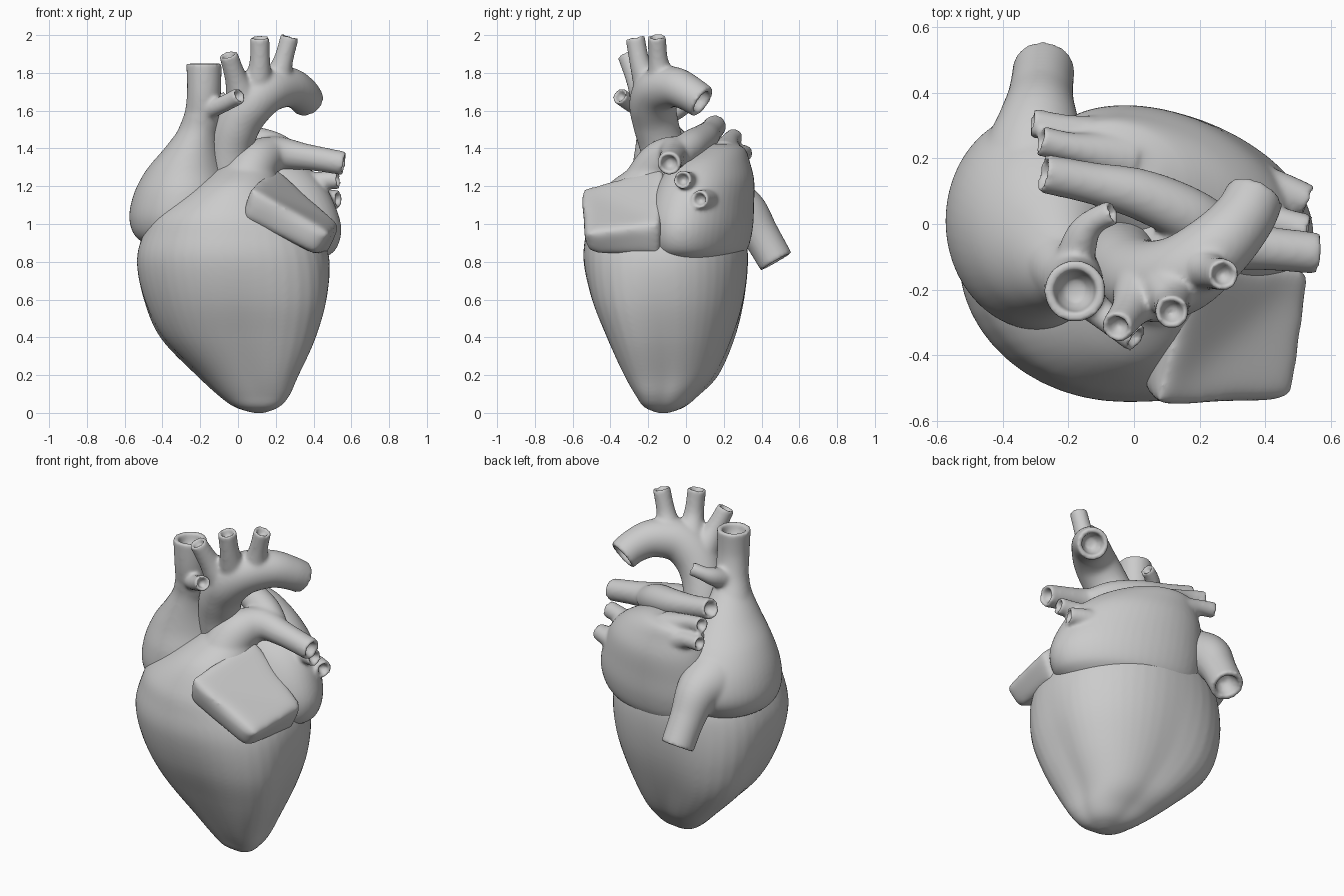
import bpy, bmesh, math
from mathutils import Vector

SEG = 48


def spline(points, steps=6):
    """Catmull-Rom resampling of tuples of any length."""
    pts = [points[0]] + list(points) + [points[-1]]
    out = []
    for i in range(1, len(pts) - 2):
        for s in range(steps):
            t = s / steps
            out.append([0.5 * (2 * b + (c - a) * t + (2 * a - 5 * b + 4 * c - d) * t * t
                               + (3 * b - a - 3 * c + d) * t ** 3)
                        for a, b, c, d in zip(*pts[i - 1:i + 3])])
    out.append(list(points[-1]))
    return out


def skin(bm, rings):
    """Closed skin over rings given as (centre, u axis, v axis, diagonal fullness)."""
    loops = []
    for c, u, v, full in rings:
        loop = []
        for k in range(SEG):
            t = 2 * math.pi * k / SEG
            g = 1 + full * max(0, -math.sin(2 * t)) ** 2
            loop.append(bm.verts.new(c + (u * math.cos(t) + v * math.sin(t)) * g))
        loops.append(loop)
    for a, b in zip(loops, loops[1:]):
        for k in range(SEG):
            n = (k + 1) % SEG
            bm.faces.new((a[k], a[n], b[n], b[k]))
    bm.faces.new(loops[0][::-1])
    bm.faces.new(loops[-1])


def body(bm, sections, yaw=0):
    """Chamber from horizontal ellipses (x, y, z, rx, ry, fullness), turned by yaw."""
    c, s = math.cos(math.radians(yaw)), math.sin(math.radians(yaw))
    skin(bm, [(Vector(q[:3]), Vector((c, s, 0)) * q[3], Vector((-s, c, 0)) * q[4],
               q[5] if len(q) > 5 else 0) for q in spline(sections)])


def tube(bm, stations):
    """Vessel through (x, y, z, r) with a hollowed far end."""
    st = spline(stations)
    pos = [Vector(s[:3]) for s in st]
    u = Vector((0.31, 0.52, 0.8))
    rings = []
    for i, p in enumerate(pos):
        t = (pos[min(i + 1, len(pos) - 1)] - pos[max(i - 1, 0)]).normalized()
        u = (u - t * u.dot(t)).normalized()
        v = t.cross(u)
        rings.append((p, u * st[i][3], v * st[i][3], 0))
    r = st[-1][3]
    for k, back in ((0.7, 0.0), (0.62, 0.45), (0.35, 0.9)):
        rings.append((pos[-1] - t * r * back, u * r * k, v * r * k, 0))
    skin(bm, rings)


def finish(name, bm, smooth=9, voxel=0.0105):
    """Fuse the overlapping pieces into one soft surface."""
    bmesh.ops.recalc_face_normals(bm, faces=bm.faces)
    me = bpy.data.meshes.new(name)
    bm.to_mesh(me)
    bm.free()
    ob = bpy.data.objects.new(name, me)
    bpy.context.collection.objects.link(ob)
    m = ob.modifiers.new("fuse", 'REMESH')
    m.mode = 'VOXEL'
    m.voxel_size = voxel
    m.use_smooth_shade = True
    m = ob.modifiers.new("soften", 'SMOOTH')
    m.factor = 0.5
    m.iterations = smooth
    return ob


# Ventricles with pulmonary trunk and its two arteries
bm = bmesh.new()
body(bm, [(.11, -.12, .0, .03, .03, .2), (.10, -.115, .03, .11, .10, .3),
          (.085, -.10, .09, .172, .152, .34), (.05, -.078, .2, .25, .23, .34),
          (0, -.08, .4, .395, .325, .26), (-.015, -.095, .6, .48, .40, .17),
          (-.025, -.107, .8, .51, .435, .1), (-.03, -.11, .95, .47, .42, .08),
          (-.03, -.13, 1.06, .40, .37, .05), (0, -.16, 1.2, .235, .26, 0),
          (.05, -.13, 1.3, .15, .16, 0), (.1, -.1, 1.38, .09, .09, 0)])
tube(bm, [(.03, -.22, 1.15, .15), (.09, -.14, 1.31, .125), (.2, -.06, 1.37, .095),
          (.36, -.07, 1.355, .07), (.565, -.09, 1.32, .063)])
tube(bm, [(.28, -.04, 1.36, .075), (.17, .025, 1.41, .085), (.02, .09, 1.45, .078),
          (-.13, .125, 1.485, .064), (-.28, .155, 1.52, .06)])
finish("ventricles_and_pulmonary_artery", bm, smooth=12)

# Right atrium with upper and lower hollow veins and two side branches
bm = bmesh.new()
body(bm, [(-.27, 0, .87, .14, .17), (-.29, 0, .92, .24, .27), (-.29, .01, 1.02, .285, .33),
          (-.28, 0, 1.15, .275, .32), (-.27, -.03, 1.28, .22, .26), (-.24, -.09, 1.4, .15, .18),
          (-.21, -.14, 1.5, .105, .12), (-.19, -.18, 1.58, .09, .09)])
tube(bm, [(-.22, -.13, 1.45, .11), (-.19, -.17, 1.57, .095), (-.18, -.2, 1.7, .09),
          (-.18, -.205, 1.85, .094)])
tube(bm, [(-.29, .05, 1.12, .2), (-.3, .2, 1.1, .17), (-.292, .31, 1.06, .125),
          (-.285, .39, .95, .1), (-.275, .478, .80, .094)])
tube(bm, [(-.18, -.2, 1.6, .06), (-.09, -.28, 1.63, .045), (.01, -.353, 1.68, .045)])
tube(bm, [(-.19, -.15, 1.56, .065), (-.16, -.04, 1.61, .052), (-.12, .01, 1.64, .04),
          (-.06, .037, 1.665, .039)])
finish("right_atrium_and_hollow_veins", bm)

# Left atrium with four pulmonary veins
bm = bmesh.new()
body(bm, [(.13, .07, .80, .30, .16), (.13, .07, .86, .40, .225), (.13, .075, .97, .435, .25),
          (.11, .085, 1.1, .42, .25), (.08, .11, 1.23, .375, .23), (.04, .14, 1.33, .3, .18),
          (-.01, .18, 1.4, .2, .12), (-.01, .19, 1.425, .1, .06)], yaw=-20)
for path in ([(.29, .05, 1.19, .085), (.42, .01, 1.225, .052), (.535, -.02, 1.235, .049)],
             [(.30, .13, 1.11, .085), (.43, .11, 1.13, .056), (.535, .07, 1.13, .049)],
             [(-.03, .2, 1.36, .09), (-.18, .23, 1.435, .049), (-.29, .255, 1.46, .047)],
             [(-.06, .24, 1.3, .1), (-.2, .285, 1.36, .049), (-.315, .31, 1.375, .045)]):
    tube(bm, path)
finish("left_atrium_and_pulmonary_veins", bm)

# Aorta with its three arch branches
bm = bmesh.new()
tube(bm, [(-.03, -.08, 1.15, .12), (-.04, -.12, 1.38, .118), (0, -.16, 1.53, .12),
          (.07, -.175, 1.64, .125), (.16, -.145, 1.71, .12), (.265, -.06, 1.725, .106),
          (.335, .02, 1.69, .095), (.37, .088, 1.645, .09)])
for path in ([(.03, -.2, 1.66, .1), (-.01, -.26, 1.77, .06), (-.052, -.317, 1.90, .049)],
             [(.1, -.18, 1.71, .1), (.115, -.24, 1.84, .057), (.115, -.27, 1.99, .052)],
             [(.2, -.12, 1.74, .1), (.235, -.145, 1.85, .055), (.275, -.155, 1.995, .049)]):
    tube(bm, path)
finish("aorta", bm)

# Left auricle, a soft slanted slab
bm = bmesh.new()
outer = [(.06, -.57, 1.20), (.19, -.10, 1.33), (.555, -.13, 1.0), (.50, -.55, .95)]
inner = [(.01, -.52, 1.02), (.06, -.1, 1.06), (.47, -.12, .81), (.41, -.53, .83)]
a = [bm.verts.new(p) for p in outer]
b = [bm.verts.new(p) for p in inner]
bm.faces.new(a)
bm.faces.new(b[::-1])
for k in range(4):
    n = (k + 1) % 4
    bm.faces.new((a[k], b[k], b[n], a[n]))
finish("left_auricle", bm, smooth=90, voxel=0.016)
